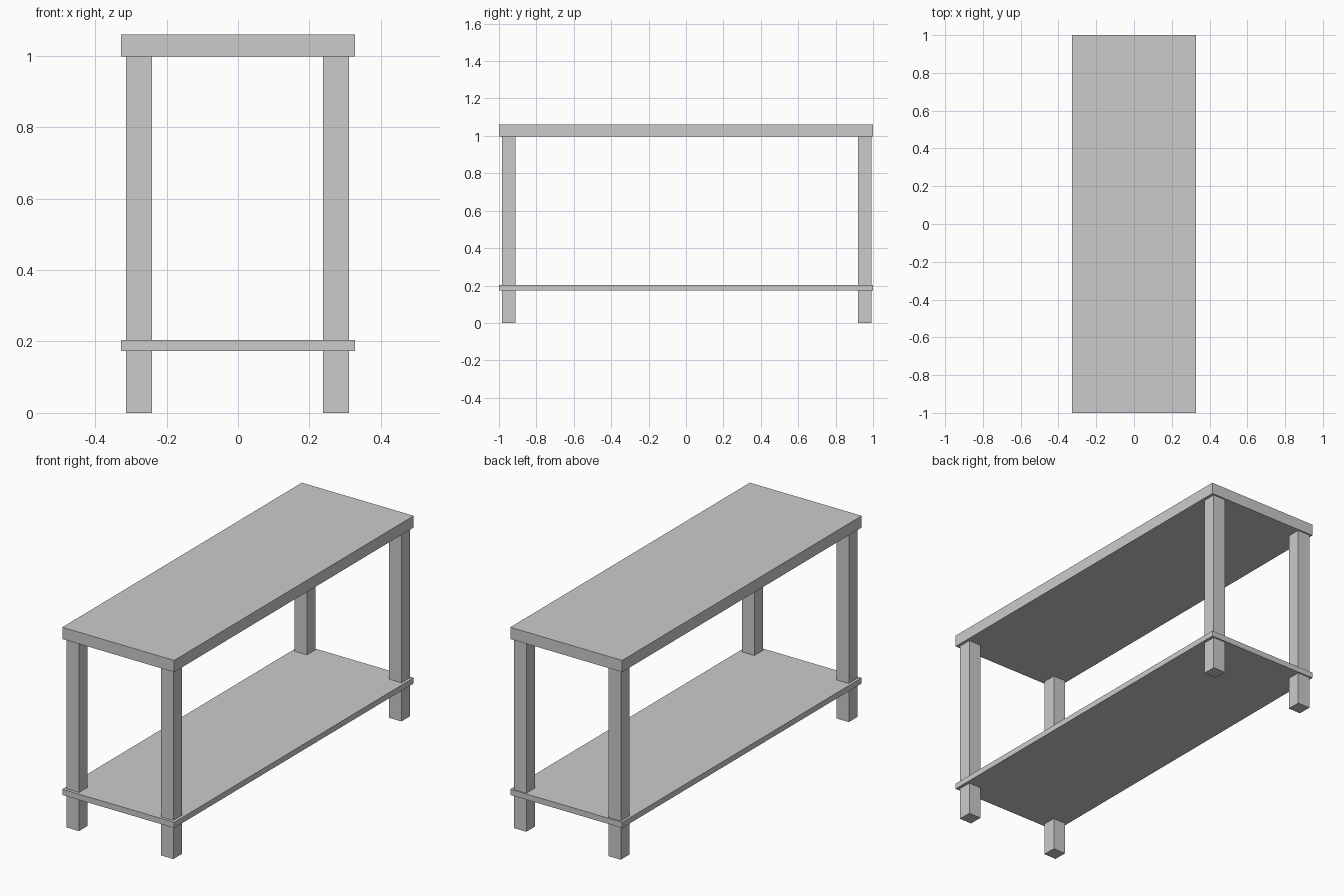
import bpy

if "Cube" in bpy.data.objects:
    bpy.data.objects.remove(bpy.data.objects["Cube"])


def box(name, x, y, z):
    """Box spanning the given (min, max) ranges."""
    spans = (x, y, z)
    bpy.ops.mesh.primitive_cube_add(size=1, location=[(a + b) / 2 for a, b in spans])
    obj = bpy.context.object
    obj.name = name
    obj.scale = [b - a for a, b in spans]
    bpy.ops.object.transform_apply(location=False, rotation=False, scale=True)
    return obj


HALF_W = 0.327
LEG = 0.073

# Thick table top and thin lower shelf
box("table_top", (-HALF_W, HALF_W), (-1, 1), (0.998, 1.06))
box("lower_shelf", (-HALF_W, HALF_W), (-1, 1), (0.174, 0.204))

# Four square legs, running through the shelf up to the top
for side, x in (("left", -0.277), ("right", 0.275)):
    for end, y in (("front", -0.948), ("back", 0.956)):
        box(f"{end}_{side}_leg",
            (x - LEG / 2, x + LEG / 2),
            (y - LEG / 2, y + LEG / 2),
            (0, 0.998))
